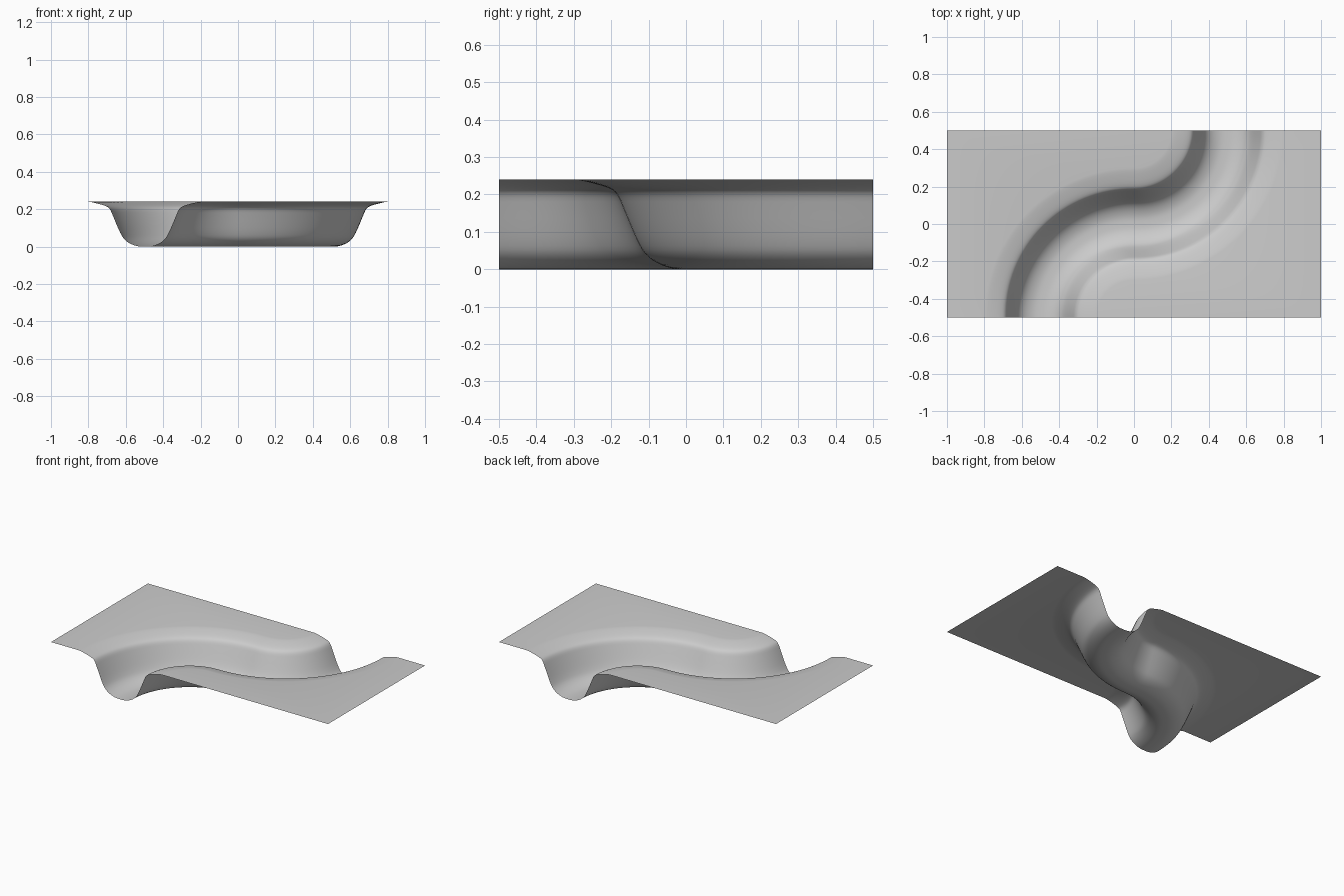
import bpy, bmesh, math

if "Cube" in bpy.data.objects:
    bpy.data.objects.remove(bpy.data.objects["Cube"])

STEPS = 32   # segments along each quarter bend
TOP = 0.24

# half cross-section of the channel: (distance from centre line, height)
half = [(0, 0), (.04, .003), (.08, .018), (.11, .042), (.13, .075), (.15, .12),
        (.17, .168), (.185, .2), (.205, .216), (.25, .230), (.3, TOP)]


def refine(pts, n=3):
    """Smooth the profile with a Catmull-Rom curve."""
    ext = [(-pts[1][0], pts[1][1])] + pts + [(.35, TOP)]
    out = []
    for i in range(1, len(ext) - 2):
        a, b, c, d = ext[i - 1:i + 3]
        for k in range(n):
            t = k / n
            out.append(tuple(0.5 * (2 * b[j] + (c[j] - a[j]) * t
                       + (2 * a[j] - 5 * b[j] + 4 * c[j] - d[j]) * t * t
                       + (3 * b[j] - a[j] - 3 * c[j] + d[j]) * t ** 3) for j in (0, 1)))
    return [(d, min(TOP, max(0, z))) for d, z in out] + [pts[-1]]


h = refine(half)
profile = [(-d, z) for d, z in reversed(h[1:])] + h


def point(i, s, z):
    """Point at path step i, offset s to the left of the S-shaped path."""
    if i <= STEPS:
        a, r, cy = math.pi - math.pi / 2 * i / STEPS, .5 + s, -.5
    else:
        a, r, cy = math.pi * 1.5 + math.pi / 2 * (i - STEPS) / STEPS, .5 - s, .5
    return (r * math.cos(a), cy + r * math.sin(a), z)


bm = bmesh.new()

# S-shaped channel
rows = [[bm.verts.new(point(i, s, z)) for s, z in profile] for i in range(2 * STEPS + 1)]
for a, b in zip(rows, rows[1:]):
    for k in range(len(profile) - 1):
        bm.faces.new((a[k], a[k + 1], b[k + 1], b[k]))

# flat ground on both sides of the channel
for col, sign in ((-1, 1), (0, -1)):
    edge = [r[col] for r in rows]
    if sign < 0:
        edge.reverse()
    corners = [bm.verts.new((-sign, y * sign, TOP)) for y in (.5, -.5)]
    bm.faces.new(edge + corners)

bmesh.ops.triangulate(bm, faces=[f for f in bm.faces if len(f.verts) > 4])
for f in bm.faces:
    f.normal_update()
    if f.normal.z < 0:
        f.normal_flip()
    f.smooth = True

mesh = bpy.data.meshes.new("river_tile")
bm.to_mesh(mesh)
bm.free()
mat = bpy.data.materials.new("light grey")
mat.diffuse_color = (0.6, 0.6, 0.6, 1)
mat.use_nodes = True
mat.node_tree.nodes["Principled BSDF"].inputs["Base Color"].default_value = mat.diffuse_color
mesh.materials.append(mat)
obj = bpy.data.objects.new("river_tile", mesh)
bpy.context.collection.objects.link(obj)
